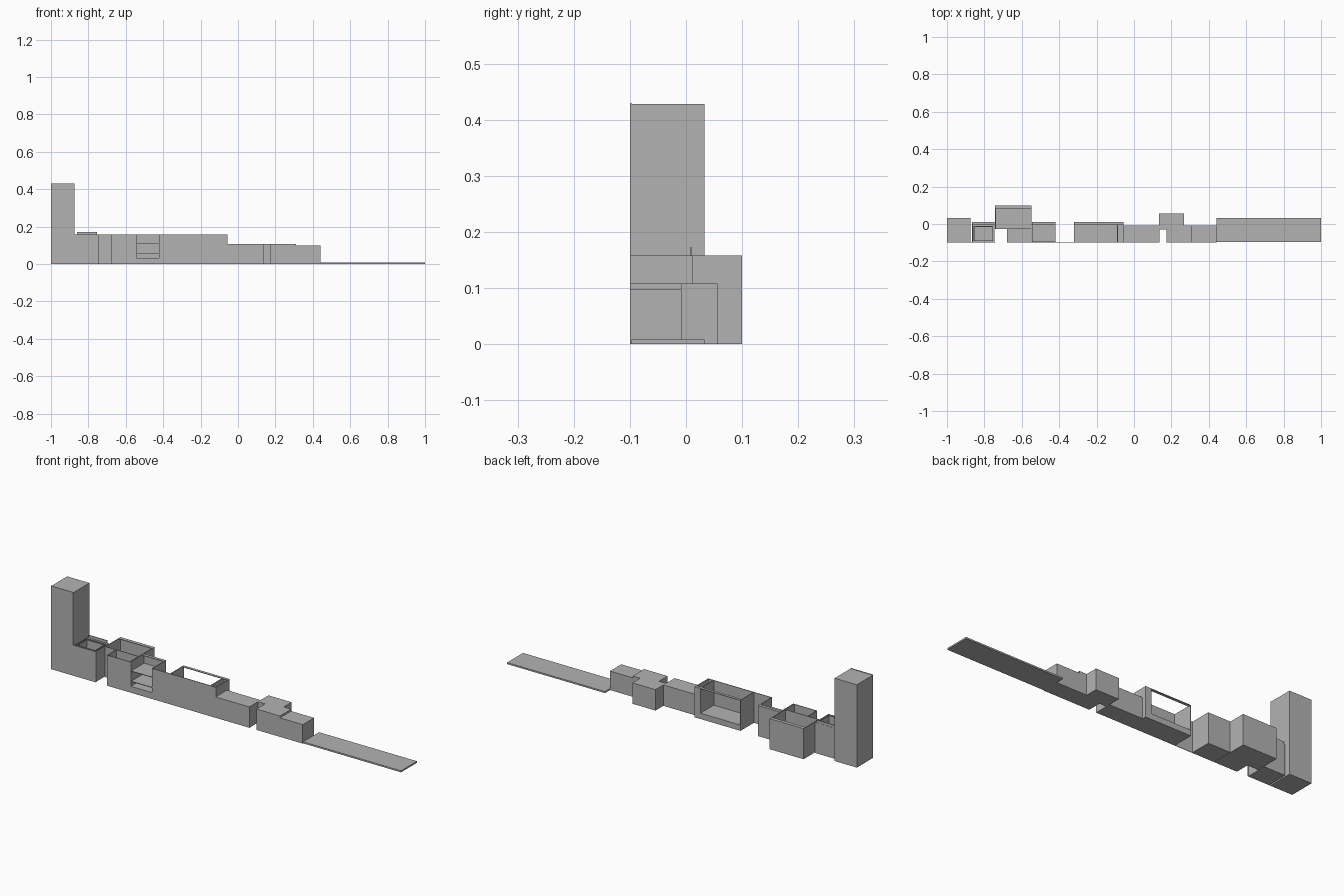
import bpy
import bmesh
from mathutils import Vector

if "Cube" in bpy.data.objects:
    bpy.data.objects.remove(bpy.data.objects["Cube"])

grey = bpy.data.materials.new("cabinet grey")
grey.use_nodes = True
grey.diffuse_color = (0.45, 0.45, 0.45, 1)
grey.node_tree.nodes["Principled BSDF"].inputs["Base Color"].default_value = grey.diffuse_color

FRONT, DOOR, WALL = -0.1, 0.003, 0.003
HEIGHT = 0.158


def part(name, *boxes):
    """One object from boxes, each given as x, y and z ranges."""
    bm = bmesh.new()
    for xs, ys, zs in boxes:
        corners = list(zip(xs, ys, zs))
        low, high = Vector(corners[0]), Vector(corners[1])
        verts = bmesh.ops.create_cube(bm, size=1)["verts"]
        bmesh.ops.scale(bm, vec=high - low, verts=verts)
        bmesh.ops.translate(bm, vec=(low + high) / 2, verts=verts)
    mesh = bpy.data.meshes.new(name)
    bm.to_mesh(mesh)
    bm.free()
    mesh.materials.append(grey)
    obj = bpy.data.objects.new(name, mesh)
    bpy.context.collection.objects.link(obj)
    return obj


def front_panel(name, x0, x1, top=HEIGHT):
    part(name, ((x0, x1), (FRONT, FRONT + DOOR), (0, top)))


def carcass(name, x0, x1, y0, y1, floor=0.03, back=True, rail=0.0, front=False):
    """Open-topped cabinet body with sides, floor, optional back, front and back rail."""
    top = HEIGHT
    boxes = [
        ((x0, x0 + WALL), (y0, y1), (0, top)),
        ((x1 - WALL, x1), (y0, y1), (0, top)),
        ((x0 + WALL, x1 - WALL), (y0, y1), (0, floor)),
    ]
    inner = (x0 + WALL, x1 - WALL)
    if back:
        boxes.append((inner, (y1 - WALL, y1), (floor, top)))
    if front:
        boxes.append((inner, (y0, y0 + WALL), (floor, top)))
    if rail:
        boxes.append((inner, (y1 - rail, y1 - WALL * back), (top - WALL, top)))
    part(name, *boxes)


BODY = FRONT + DOOR

# Tall cupboard
part("tall_cupboard", ((-1, -0.873), (BODY, 0.033), (0, 0.428)))
front_panel("tall_door", -1, -0.873, 0.43)

# Drawer cabinet with an inner drawer and a raised back board
carcass("drawer_cabinet", -0.865, -0.745, BODY, 0.012, rail=0.016)
front_panel("drawer_front", -0.873, -0.742)
carcass("inner_drawer", -0.857, -0.753, -0.09, -0.012, front=True)
part("back_board", ((-0.86, -0.755), (0.007, 0.011), (0.03, 0.172)))

# Corner cabinet and its forward section
carcass("corner_cabinet", -0.742, -0.548, -0.027, 0.1, rail=0.018, front=True)
carcass("corner_front_section", -0.68, -0.548, BODY, -0.027, back=False)
front_panel("corner_door", -0.68, -0.546)

# Open shelf unit
carcass("shelf_unit", -0.546, -0.42, FRONT, 0.012, floor=0.033, rail=0.016)
for i, z in enumerate((0.058, 0.111)):
    part(f"shelf_{i + 1}", ((-0.543, -0.423), (FRONT + 0.004, 0.009), (z - 0.003, z)))

# Appliance front with an empty bay behind
front_panel("appliance_front", -0.42, -0.32)

# Sink cabinet, open at the back, and the narrow cabinet beside it
carcass("sink_cabinet", -0.32, -0.088, BODY, 0.012, back=False, rail=0.014)
carcass("narrow_cabinet", -0.088, -0.057, BODY, 0.012, rail=0.014)
front_panel("sink_door", -0.32, -0.057)

# Low closed cabinets
for name, x0, x1, y0, y1, top in (
    ("low_cabinet", -0.057, 0.135, FRONT, -0.008, 0.108),
    ("low_corner_cabinet", 0.135, 0.267, -0.03, 0.056, 0.108),
    ("low_corner_front", 0.175, 0.31, FRONT, -0.008, 0.108),
    ("low_end_cabinet", 0.31, 0.44, FRONT, -0.008, 0.098),
):
    part(name, ((x0, x1), (y0, y1), (0, top)))

# Flat end platform
part("floor_platform", ((0.44, 1), (BODY, 0.033), (0, 0.008)))
